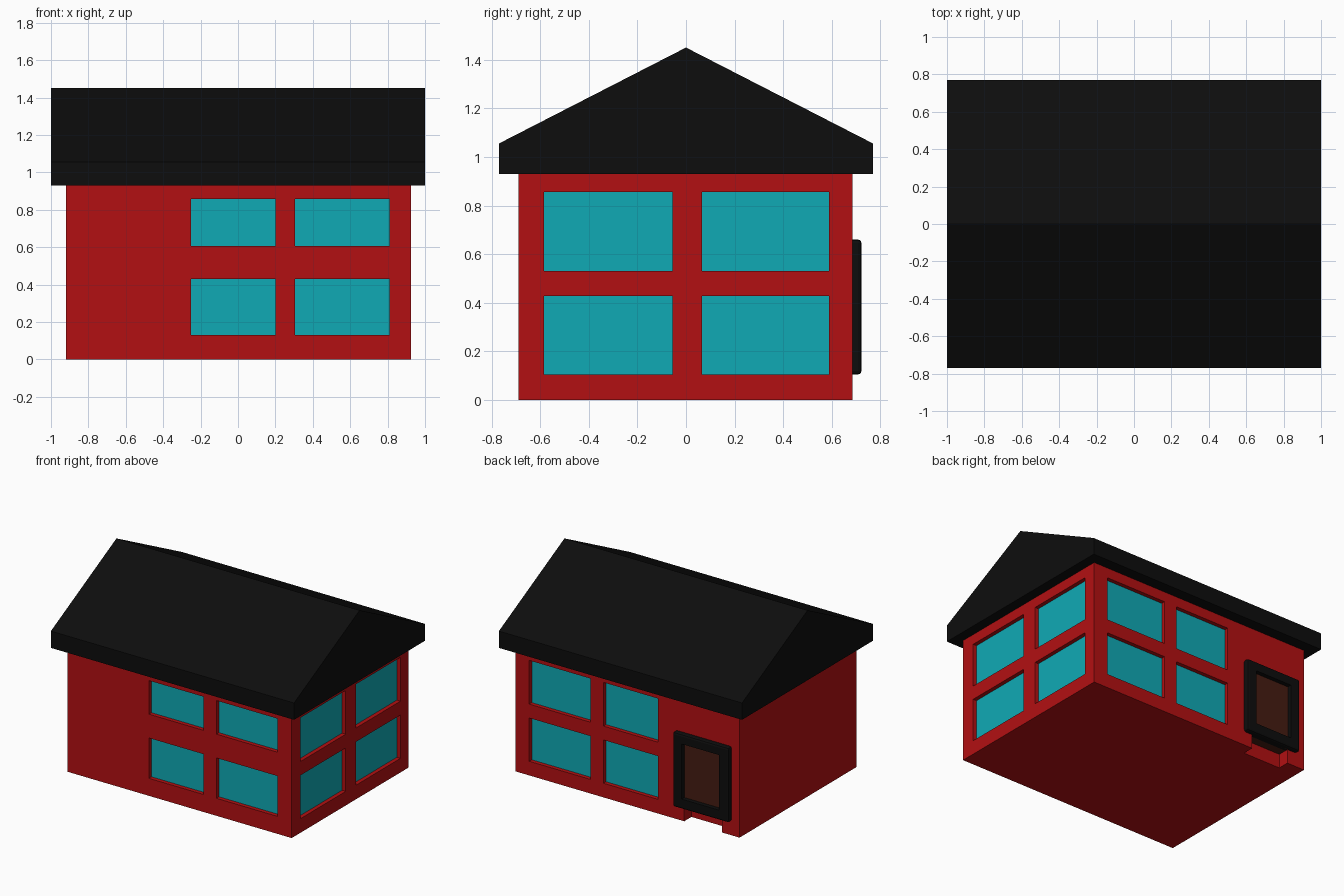
import bpy, bmesh

if "Cube" in bpy.data.objects:
    bpy.data.objects.remove(bpy.data.objects["Cube"])


def material(name, rgb):
    m = bpy.data.materials.new(name)
    m.diffuse_color = (*rgb, 1)
    m.use_nodes = True
    m.node_tree.nodes["Principled BSDF"].inputs["Base Color"].default_value = m.diffuse_color
    return m


RED = material("red_wall", (0.45, 0.005, 0.006))
BLACK = material("black", (0.004, 0.004, 0.004))
CYAN = material("glass", (0.005, 0.40, 0.46))
BROWN = material("door_brown", (0.06, 0.012, 0.006))


def add_object(name, bm, mat=None):
    bmesh.ops.recalc_face_normals(bm, faces=bm.faces)
    me = bpy.data.meshes.new(name)
    bm.to_mesh(me)
    bm.free()
    ob = bpy.data.objects.new(name, me)
    bpy.context.collection.objects.link(ob)
    if mat:
        me.materials.append(mat)
    return ob


def add_box(bm, x, y, z):
    verts = bmesh.ops.create_cube(bm, size=1)["verts"]
    for v in verts:
        for i, (a, b) in enumerate((x, y, z)):
            v.co[i] = a if v.co[i] < 0 else b


def box(name, x, y, z, mat=None):
    bm = bmesh.new()
    add_box(bm, x, y, z)
    return add_object(name, bm, mat)


def cut(ob, cutter):
    mod = ob.modifiers.new("cut", 'BOOLEAN')
    mod.operation = 'DIFFERENCE'
    mod.solver = 'EXACT'
    mod.object = cutter
    cutter.hide_render = True
    cutter.hide_viewport = True


X0, X1, Y0, Y1, TOP = -0.92, 0.925, -0.69, 0.685, 0.93
RECESS, PANE = 0.03, 0.02

# Wall block
walls = box("walls", (X0, X1), (Y0, Y1), (0, TOP), RED)

# Window openings: rows and columns per side
cols_x = [(-0.25, 0.20), (0.305, 0.81)]
cols_y = [(-0.585, -0.055), (0.065, 0.588)]
rows_front = [(0.13, 0.43), (0.607, 0.857)]
rows = [(0.105, 0.427), (0.53, 0.855)]
openings = bmesh.new()
for side, cols, zs in (("front", cols_x, rows_front), ("back", cols_x, rows),
                       ("right", cols_y, rows)):
    for ci, c in enumerate(cols):
        for zi, z in enumerate(zs):
            plane, s = {"front": (Y0, -1), "back": (Y1, 1), "right": (X1, 1)}[side]
            face = plane - s * RECESS
            hole = sorted((face - s * PANE, plane + s * 0.1))
            pane = sorted((face - s * PANE, face))
            name = f"{side}_window_{zi * 2 + ci + 1}"
            if side == "right":
                add_box(openings, hole, c, z)
                box(name, pane, c, z, CYAN)
            else:
                add_box(openings, c, hole, z)
                box(name, c, pane, z, CYAN)

# Door opening, running down to the ground
add_box(openings, (-0.775, -0.465), (0.60, 0.8), (-0.1, 0.60))
cut(walls, add_object("opening_cutter", openings))

# Door panel and its frame
box("door", (-0.775, -0.465), (0.60, 0.69), (0.105, 0.60), BROWN)
frame = box("door_frame", (-0.855, -0.395), (0.65, 0.722), (0.105, 0.66), BLACK)
bev = frame.modifiers.new("bevel", 'BEVEL')
bev.width = 0.014
bev.segments = 2
cut(frame, box("frame_cutter", (-0.775, -0.47), (0.5, 0.8), (0.18, 0.59)))

# Gable roof: extruded end profile
bm = bmesh.new()
profile = [(-0.77, TOP), (0.77, TOP), (0.77, 1.055), (0, 1.45), (-0.77, 1.055)]
end = bm.faces.new([bm.verts.new((-1, y, z)) for y, z in profile])
ext = bmesh.ops.extrude_face_region(bm, geom=[end], use_keep_orig=True)["geom"]
bmesh.ops.translate(bm, vec=(2, 0, 0),
                    verts=[g for g in ext if isinstance(g, bmesh.types.BMVert)])
add_object("roof", bm, BLACK)
